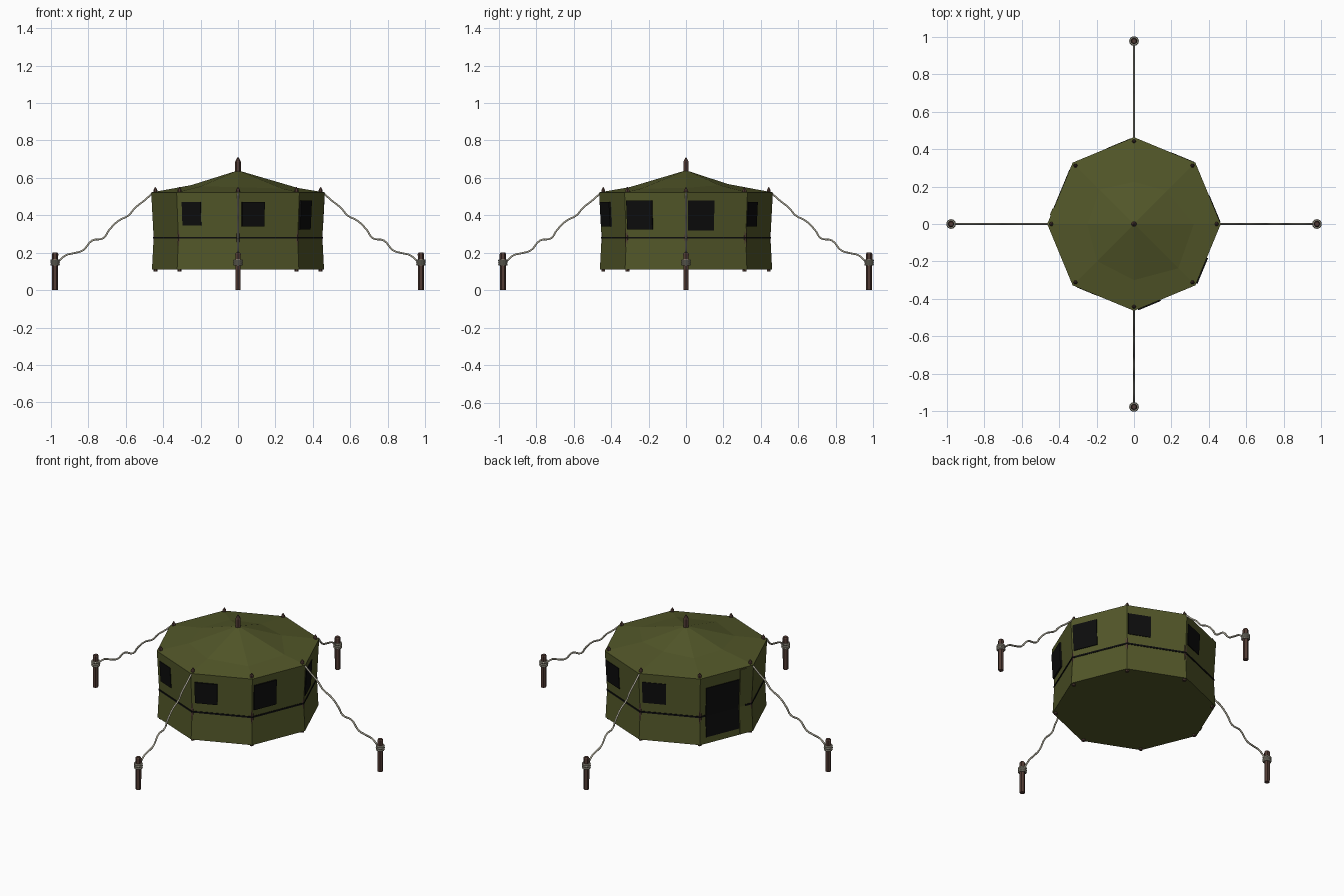
import bpy, bmesh, math
from mathutils import Vector

if "Cube" in bpy.data.objects:
    bpy.data.objects.remove(bpy.data.objects["Cube"])

def material(name, rgb):
    m = bpy.data.materials.new(name)
    m.diffuse_color = (*rgb, 1)
    m.use_nodes = True
    m.node_tree.nodes["Principled BSDF"].inputs["Base Color"].default_value = m.diffuse_color
    return m

OLIVE = material("olive_canvas", (0.085, 0.095, 0.022))
BLACK = material("dark_opening", (0.004, 0.004, 0.004))
WOOD = material("dark_wood", (0.085, 0.045, 0.035))
ROPE = material("rope_fibre", (0.36, 0.34, 0.27))

def mesh_object(name, verts, faces, mat):
    me = bpy.data.meshes.new(name)
    me.from_pydata(verts, [], faces)
    bm = bmesh.new()
    bm.from_mesh(me)
    bmesh.ops.recalc_face_normals(bm, faces=bm.faces)
    bm.to_mesh(me)
    bm.free()
    ob = bpy.data.objects.new(name, me)
    bpy.context.collection.objects.link(ob)
    me.materials.append(mat)
    return ob

def polar(r, deg, z):
    a = math.radians(deg)
    return Vector((r * math.cos(a), r * math.sin(a), z))

def lathe(name, profile, loc, sides, mat, turn=0):
    """Closed faceted post from a (radius, z) profile."""
    n = len(profile)
    verts = [polar(r, 360 * i / sides + turn, z) + Vector(loc)
             for r, z in profile for i in range(sides)]
    faces = [(k * sides + i, k * sides + (i + 1) % sides,
              (k + 1) * sides + (i + 1) % sides, (k + 1) * sides + i)
             for k in range(n - 1) for i in range(sides)]
    faces += [tuple(range(sides)), tuple(range((n - 1) * sides, n * sides))]
    return mesh_object(name, verts, faces, mat)

# Octagonal tent: floor, pinched walls, sagging roof with uneven crease ring
Z0, ZM, Z1 = 0.11, 0.28, 0.522
R0, RM, R1 = 0.46, 0.451, 0.464
crease = [0.32, 0.25, 0.225, 0.26, 0.25, 0.28, 0.30, 0.335]
verts = [polar(r, 45 * i, z) for r, z in ((R0, Z0), (RM, ZM), (R1, Z1)) for i in range(8)]
verts += [polar(r, 45 * i, 0.615 - 0.215 * r) for i, r in enumerate(crease)]
verts.append(Vector((0, 0, 0.64)))
faces = [(k * 8 + i, k * 8 + (i + 1) % 8, k * 8 + 8 + (i + 1) % 8, k * 8 + 8 + i)
         for k in range(3) for i in range(8)]
faces += [(24 + i, 24 + (i + 1) % 8, 32) for i in range(8)]
faces.append(tuple(range(8)))
mesh_object("tent_canvas", verts, faces, OLIVE)

def wall_radius(z):
    if z < ZM:
        return R0 + (RM - R0) * (z - Z0) / (ZM - Z0)
    return RM + (R1 - RM) * (z - ZM) / (Z1 - ZM)

def wall_patch(name, deg, t0, t1, heights, out, mat):
    """Thin slab lying on the wall panel that starts at angle deg."""
    normal = polar(1, deg + 22.5, 0)
    verts = []
    for off in (-0.004, out):
        for z in heights:
            r = wall_radius(z)
            a, b = polar(r, deg, z), polar(r, deg + 45, z)
            verts += [a.lerp(b, t) + normal * off for t in (t0, t1)]
    n = len(heights)
    s = 2 * n
    faces = [(0, 1, s + 1, s), (s - 2, s - 1, 2 * s - 1, 2 * s - 2)]
    for k in range(n - 1):
        j = 2 * k
        faces += [(j, j + 1, j + 3, j + 2), (s + j, s + j + 1, s + j + 3, s + j + 2),
                  (j, j + 2, s + j + 2, s + j), (j + 1, j + 3, s + j + 3, s + j + 1)]
    return mesh_object(name, verts, faces, mat)

# Windows: panel start angle, span along panel, heights, stand-off
windows = [(-135, .08, .39, .345, .47, .004), (-90, .06, .43, .34, .47, .009),
           (-45, .03, .45, .325, .48, .009), (0, .03, .46, .32, .48, .005),
           (45, .02, .40, .34, .47, .004), (90, .05, .44, .34, .47, .004)]
for i, (deg, t0, t1, z0, z1, out) in enumerate(windows):
    wall_patch(f"window_{i}", deg, t0, t1, (z0, z1), out, BLACK)

# Doorway with a folded flap beside it
wall_patch("doorway", 135, .11, .74, (.15, ZM, .455), .005, BLACK)
wall_patch("door_flap", 135, .75, .86, (.115, ZM, .515), .006, OLIVE)

# Dark belt around the walls, interrupted by the doorway
for i in range(8):
    spans = [(0, .11), (.86, 1)] if i == 3 else [(0, 1)]
    for j, (t0, t1) in enumerate(spans):
        wall_patch(f"belt_{i}_{j}", 45 * i, t0, t1, (.275, .285), .003, BLACK)

# Corner poles with pointed tips, and the centre pole
for i in range(8):
    lathe(f"corner_pole_{i}", [(.011, .10), (.011, .535), (.002, .55)],
          polar(.442, 45 * i, 0), 6, WOOD)
lathe("centre_pole", [(.016, .112), (.016, .685), (.003, .71)], (0, 0, 0), 6, WOOD)

# Ground stakes, rope bindings and slack guy ropes on four sides
path = [(.455, .52), (.50, .48), (.55, .44), (.585, .40), (.64, .37), (.69, .32),
        (.72, .278), (.78, .265), (.83, .212), (.88, .197), (.92, .187), (.965, .148)]
for i in range(4):
    deg = 90 * i
    base = polar(.978, deg, 0)
    lathe(f"stake_{i}", [(.016, 0), (.017, .193), (.013, .20)], base, 6, WOOD, deg)
    for j in range(3):
        bpy.ops.mesh.primitive_torus_add(location=base + Vector((0, 0, .136 + .011 * j)),
                                         major_radius=.020, minor_radius=.006,
                                         major_segments=12, minor_segments=6)
        ring = bpy.context.object
        ring.name = f"stake_binding_{i}_{j}"
        ring.data.materials.append(ROPE)
    cu = bpy.data.curves.new(f"guy_rope_{i}", 'CURVE')
    cu.dimensions = '3D'
    cu.bevel_depth = .0055
    cu.bevel_resolution = 1
    cu.resolution_u = 4
    cu.use_fill_caps = True
    sp = cu.splines.new('BEZIER')
    sp.bezier_points.add(len(path) - 1)
    for p, (r, z) in zip(sp.bezier_points, path):
        p.co = polar(r, deg, z)
        p.handle_left_type = p.handle_right_type = 'AUTO'
    cu.materials.append(ROPE)
    bpy.context.collection.objects.link(bpy.data.objects.new(f"guy_rope_{i}", cu))
